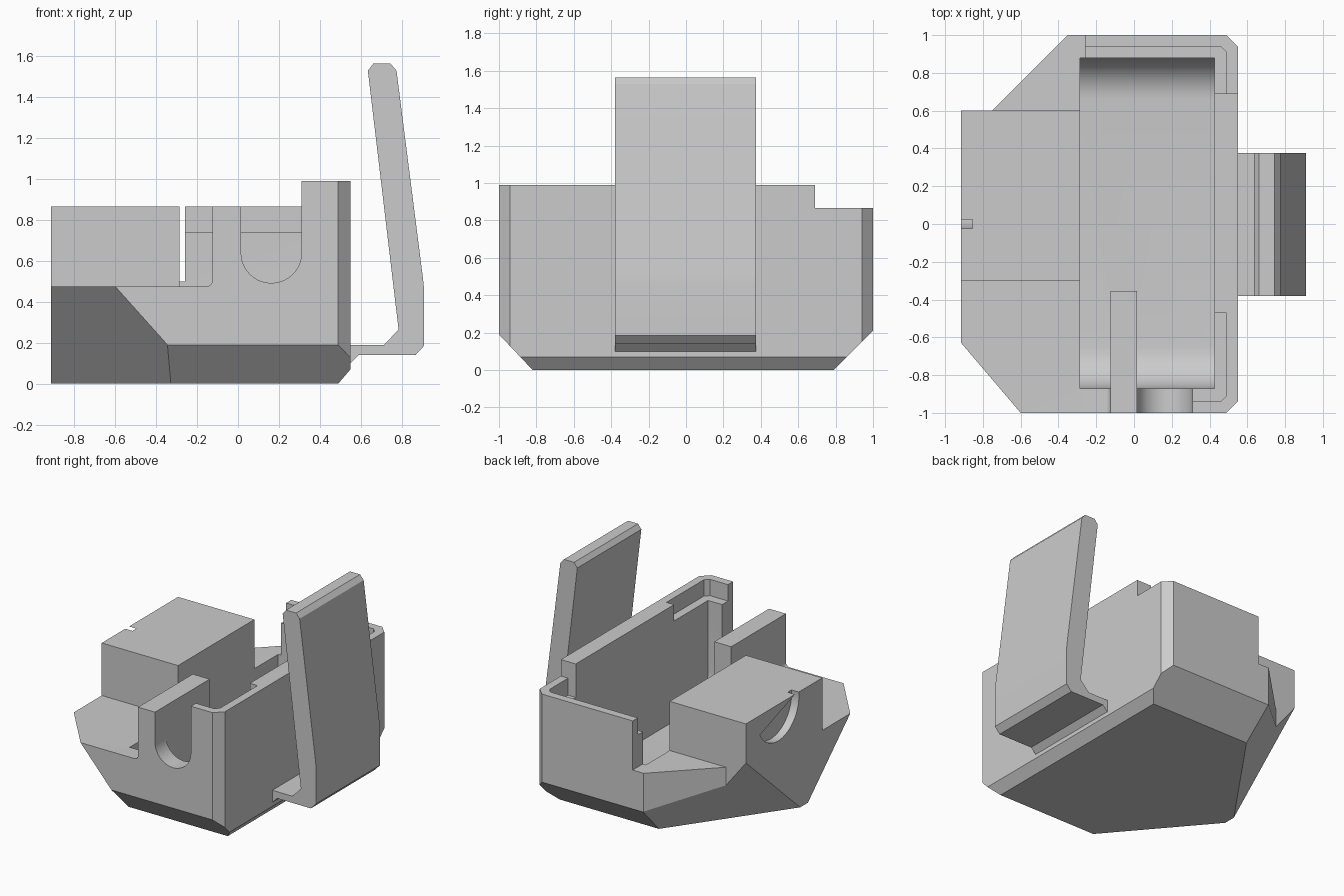
import bpy, bmesh, math
from mathutils import Vector

if "Cube" in bpy.data.objects:
    bpy.data.objects.remove(bpy.data.objects["Cube"])

grey = bpy.data.materials.new("plain grey")
grey.diffuse_color = (0.6, 0.6, 0.6, 1)
grey.use_nodes = True
grey.node_tree.nodes["Principled BSDF"].inputs["Base Color"].default_value = grey.diffuse_color


def prism(name, pts, axis, lo, hi):
    """Extrude a 2D profile along an axis: x -> (y,z), y -> (x,z), z -> (x,y)."""
    place = {"x": lambda a, b, t: (t, a, b),
             "y": lambda a, b, t: (a, t, b),
             "z": lambda a, b, t: (a, b, t)}[axis]
    bm = bmesh.new()
    low = [bm.verts.new(place(a, b, lo)) for a, b in pts]
    high = [bm.verts.new(place(a, b, hi)) for a, b in pts]
    bm.faces.new(low)
    bm.faces.new(high)
    n = len(pts)
    for i in range(n):
        j = (i + 1) % n
        bm.faces.new((low[i], low[j], high[j], high[i]))
    bmesh.ops.recalc_face_normals(bm, faces=bm.faces)
    mesh = bpy.data.meshes.new(name)
    bm.to_mesh(mesh)
    bm.free()
    mesh.materials.append(grey)
    ob = bpy.data.objects.new(name, mesh)
    bpy.context.collection.objects.link(ob)
    return ob


def box(x0, x1, y0, y1, z0, z1):
    return prism("cutter", [(x0, y0), (x1, y0), (x1, y1), (x0, y1)], "z", z0, z1)


def arc(cx, cy, r, a0, a1, n):
    return [(cx + r * math.cos(math.radians(a0 + (a1 - a0) * i / n)),
             cy + r * math.sin(math.radians(a0 + (a1 - a0) * i / n))) for i in range(n + 1)]


def cut(target, cutter):
    bpy.context.view_layer.objects.active = target
    m = target.modifiers.new("cut", "BOOLEAN")
    m.operation, m.solver, m.object = "DIFFERENCE", "EXACT", cutter
    bpy.ops.object.modifier_apply(modifier=m.name)
    bpy.data.objects.remove(cutter)


def slice_off(ob, a, b, c):
    """Slice with the plane through three points, keeping the middle side."""
    a, b, c = Vector(a), Vector(b), Vector(c)
    n = (b - a).cross(c - a).normalized()
    if n.dot(Vector((0, 0, 0.5)) - a) > 0:
        n = -n
    bm = bmesh.new()
    bm.from_mesh(ob.data)
    res = bmesh.ops.bisect_plane(bm, geom=bm.verts[:] + bm.edges[:] + bm.faces[:], dist=1e-5,
                                 plane_co=a, plane_no=n, clear_outer=True)
    edges = [e for e in res["geom_cut"] if isinstance(e, bmesh.types.BMEdge)]
    bmesh.ops.edgeloop_fill(bm, edges=edges)
    bmesh.ops.recalc_face_normals(bm, faces=bm.faces)
    bm.to_mesh(ob.data)
    bm.free()


# Housing: outline with clipped corners, then sliced undersides
outline = [(-0.915, -1), (0.49, -1), (0.55, -0.94), (0.55, 0.94), (0.49, 1),
           (-0.35, 1), (-0.75, 0.6), (-0.915, 0.6)]
body = prism("housing", outline, "z", 0, 0.99)
slice_off(body, (0, -0.82, 0), (1, -0.82, 0), (0, -1, 0.19))
slice_off(body, (0, 0.79, 0), (1, 0.79, 0), (0, 1, 0.21))
slice_off(body, (0.49, 0, 0), (0.49, 1, 0), (0.55, 0, 0.07))
slice_off(body, (-0.6, -1, 0.475), (-0.345, -1, 0.19), (-0.915, -0.63, 0.475))
slice_off(body, (-0.915, -0.04, 0), (-0.33, 0.79, 0), (-0.915, 0.6, 0.575))

# Cavity with rounded ends, leaving the inner post standing
r, floor = 0.22, 0.12
cavity = prism("cutter", [(-0.87, 1.2)] + arc(-0.87 + r, floor + r, r, 180, 270, 10)
               + arc(0.88 - r, floor + r, r, 270, 360, 10) + [(0.88, 1.2)], "x", -0.285, 0.427)
cut(cavity, box(-0.125, 0.015, -1.1, -0.355, -0.1, 1.4))
cut(body, cavity)

# Front shelf with a rounded inner corner, and back shelf
cut(body, prism("cutter", [(-1.1, 1.2), (-1.1, 0.475)]
                + arc(-0.155, 0.505, 0.03, 270, 360, 5) + [(-0.125, 1.2)], "y", -1.1, -0.3))
cut(body, box(-1.1, -0.26, 0.6, 1.1, 0.5, 1.2))

# Lower rim on the left part and along the back
cut(body, box(-1.1, 0.31, -1.1, 1.1, 0.867, 1.2))
cut(body, box(0.2, 0.7, 0.69, 1.1, 0.867, 1.2))

# Recessed lid seats at the back and the front right corner
cut(body, prism("cutter", [(-0.4, 0.69), (0.49, 0.69), (0.49, 0.91), (0.46, 0.94), (-0.4, 0.94)],
                "z", 0.74, 1.2))
cut(body, prism("cutter", [(0.25, -0.94), (0.46, -0.94), (0.49, -0.91), (0.49, -0.47), (0.25, -0.47)],
                "z", 0.868, 1.2))

# U-shaped slot in the front wall
cut(body, prism("cutter", [(0.015, 1.2)] + arc(0.163, 0.64, 0.148, 180, 360, 20) + [(0.311, 1.2)],
                "y", -1.1, -0.8))

# Shallow round recess in the left face
cut(body, prism("cutter", arc(0.22, 0.84, 0.245, -190, -29, 20), "x", -1.0, -0.855))

# Belt clip: bent strip on the right side
clip = prism("side_clip", [(0.53, 0.19), (0.715, 0.19), (0.785, 0.265), (0.635, 1.53), (0.662, 1.565),
                           (0.745, 1.565), (0.775, 1.53), (0.905, 0.51), (0.91, 0.46), (0.91, 0.185),
                           (0.868, 0.14), (0.59, 0.14), (0.55, 0.1), (0.53, 0.1)], "y", -0.38, 0.375)

# Smooth only the rounded surfaces
for ob in (body, clip):
    bpy.ops.object.select_all(action="DESELECT")
    ob.select_set(True)
    bpy.context.view_layer.objects.active = ob
    bpy.ops.object.shade_smooth_by_angle(angle=math.radians(20))
